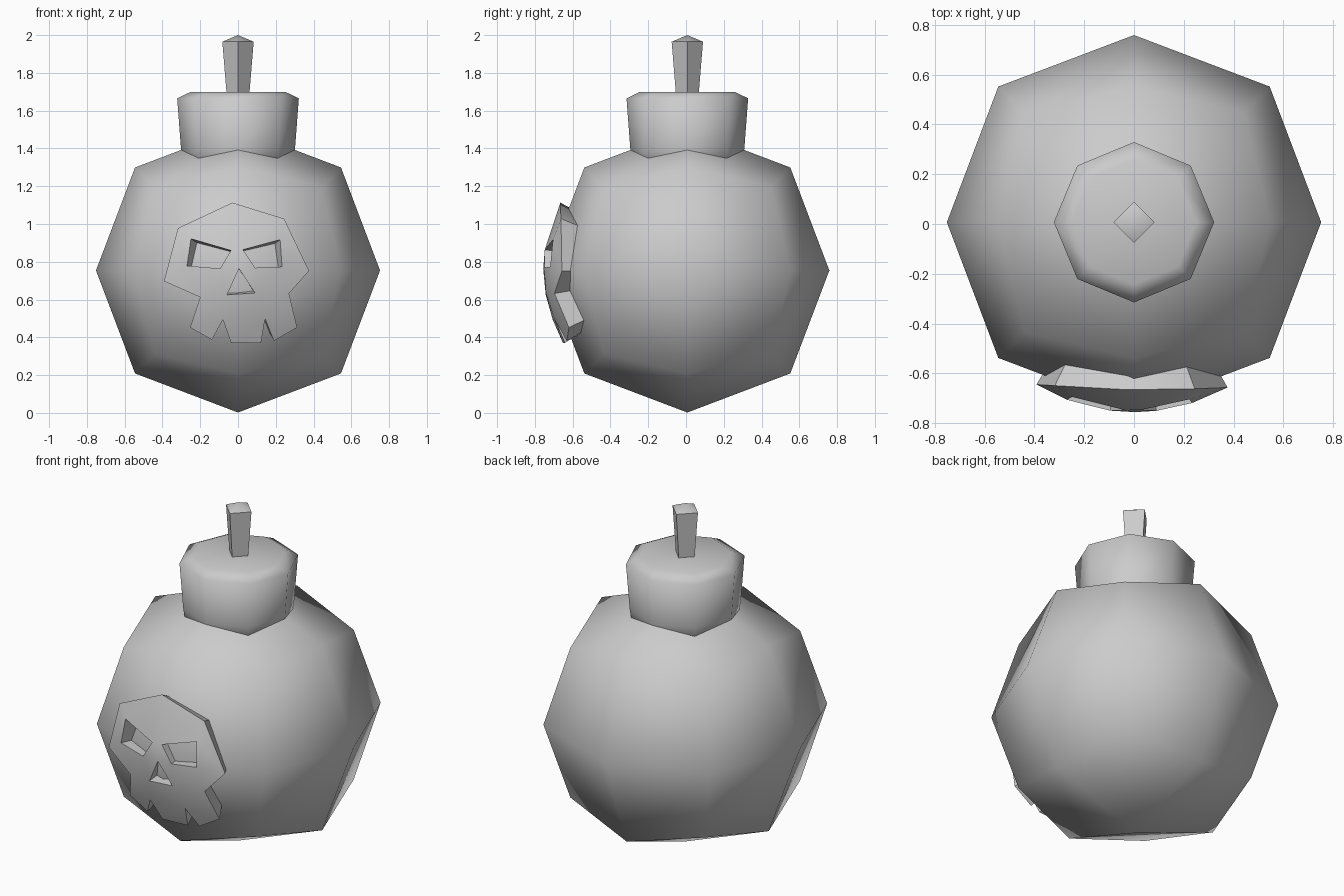
import bpy, bmesh, math
from mathutils import Vector

if "Cube" in bpy.data.objects:
    bpy.data.objects.remove(bpy.data.objects["Cube"])

CENTRE = Vector((0, 0.007, 0.754))


def add_object(name, bm, angle=None):
    mesh = bpy.data.meshes.new(name)
    bm.to_mesh(mesh)
    bm.free()
    obj = bpy.data.objects.new(name, mesh)
    bpy.context.collection.objects.link(obj)
    bpy.ops.object.select_all(action='DESELECT')
    obj.select_set(True)
    bpy.context.view_layer.objects.active = obj
    if angle is None:
        bpy.ops.object.shade_smooth()
    else:
        bpy.ops.object.shade_smooth_by_angle(angle=math.radians(angle))
    return obj


def lathe(name, profile, sides, angle=None):
    """Turn (radius, z) rings; a radius of 0 at the end makes a point."""
    bm = bmesh.new()
    rings = []
    for r, z in profile:
        n = sides if r > 0 else 1
        rings.append([bm.verts.new((r * math.cos(2 * math.pi * i / sides),
                                    CENTRE.y + r * math.sin(2 * math.pi * i / sides), z))
                      for i in range(n)])
    bm.faces.new(rings[0][::-1])
    for a, b in zip(rings, rings[1:]):
        for i in range(sides):
            j = (i + 1) % sides
            bm.faces.new((a[i], a[j], b[0]) if len(b) == 1 else (a[i], a[j], b[j], b[i]))
    if len(rings[-1]) > 1:
        bm.faces.new(rings[-1])
    return add_object(name, bm, angle)


# Body: once-subdivided cube pushed out to a ball
bm = bmesh.new()
bmesh.ops.create_cube(bm, size=2)
bmesh.ops.subdivide_edges(bm, edges=bm.edges[:], cuts=1, use_grid_fill=True)
for v in bm.verts:
    kind = sum(abs(c) > 0.5 for c in v.co)
    v.co = CENTRE + v.co.normalized() * {1: 0.752, 2: 0.771, 3: 0.765}[kind]
# each quad is folded between its two edge midpoints
for f in bm.faces[:]:
    mids = [v for v in f.verts if 0.769 < (v.co - CENTRE).length]
    if len(mids) == 2:
        bmesh.utils.face_split(f, mids[0], mids[1])
add_object("body", bm)

# Neck and fuse
lathe("neck", [(0.285, 1.28), (0.302, 1.40), (0.322, 1.665), (0.25, 1.70)], 8)
lathe("fuse", [(0.058, 1.66), (0.083, 1.965), (0, 2.0)], 4, 50)

# Skull plate: outline and holes in x, z, wrapped over the ball
outline = [(-.03, 1.113), (.244, 1.028), (.376, .752), (.27, .632), (.313, .452),
           (.19, .381), (.143, .498), (.122, .371), (-.037, .371), (-.08, .493),
           (-.138, .387), (-.254, .452), (-.2, .612), (-.392, .697), (-.318, .978)]
left_eye = [(-.249, .922), (-.037, .860), (-.095, .764), (-.27, .779)]
right_eye = [(.026, .864), (.223, .917), (.233, .774), (.09, .768)]
nose = [(.005, .763), (.09, .635), (-.058, .625)]

bm = bmesh.new()
for loop in (outline, left_eye, right_eye, nose):
    vs = [bm.verts.new((x, 0, z)) for x, z in loop]
    for i, v in enumerate(vs):
        bm.edges.new((v, vs[(i + 1) % len(vs)]))
bmesh.ops.triangle_fill(bm, use_beauty=True, edges=bm.edges[:], normal=(0, -1, 0))
for v in bm.verts:
    dz = v.co.z - CENTRE.z
    v.co.y = CENTRE.y - math.sqrt(0.763 ** 2 - v.co.x ** 2 - dz ** 2)
front = bm.faces[:]
rim = [e for e in bm.edges if e.is_boundary]
walls = bmesh.ops.extrude_edge_only(bm, edges=rim)
for v in walls["geom"]:
    if isinstance(v, bmesh.types.BMVert):
        v.co = CENTRE + (v.co - CENTRE) * 0.87
bmesh.ops.recalc_face_normals(bm, faces=bm.faces[:])
if sum(f.normal.y * f.calc_area() for f in front) > 0:
    bmesh.ops.reverse_faces(bm, faces=bm.faces[:])
add_object("skull_plate", bm, 40)
